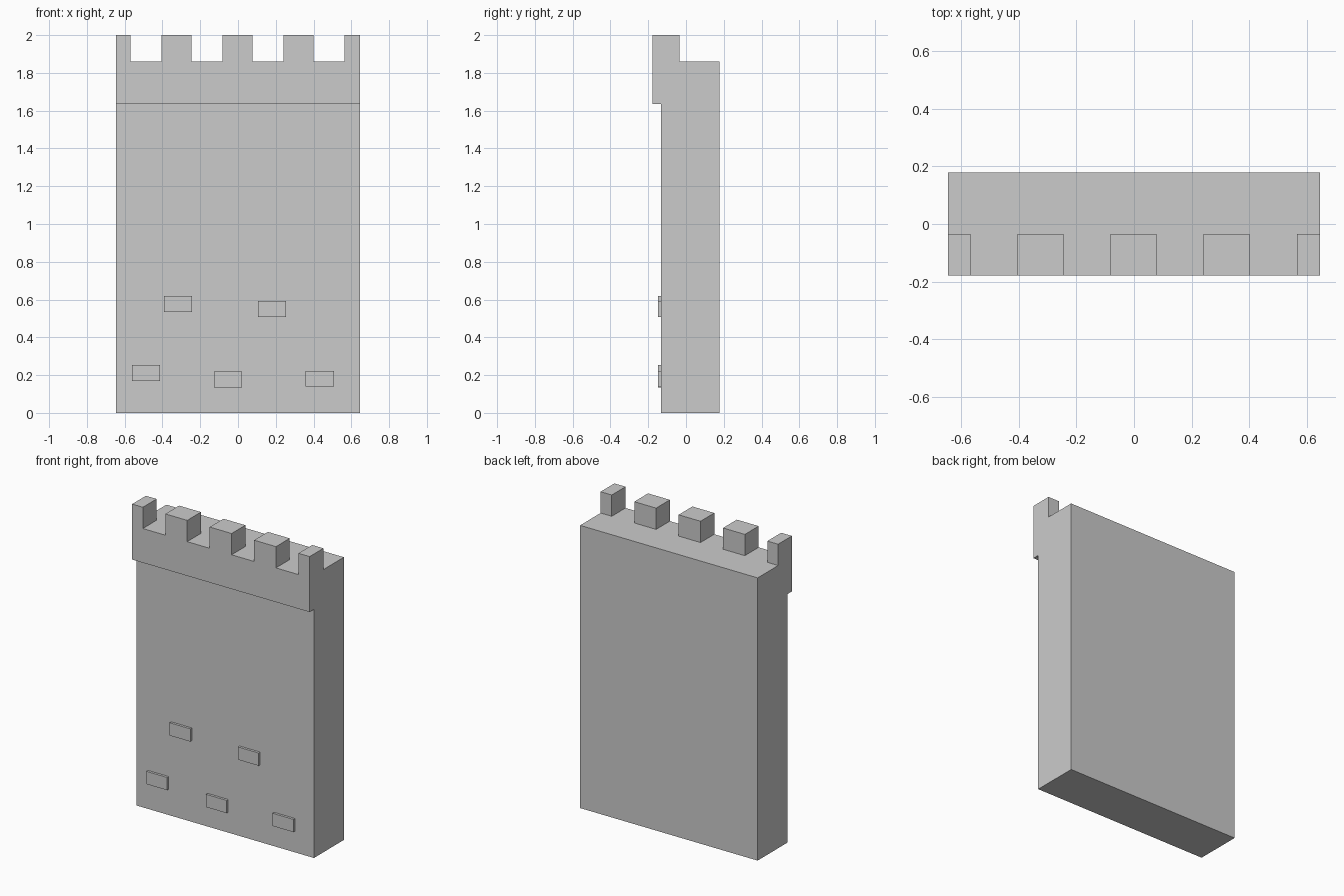
import bpy, bmesh

if "Cube" in bpy.data.objects:
    bpy.data.objects.remove(bpy.data.objects["Cube"])

HALF_X = 0.646
FRONT, BACK = -0.178, 0.178
WALL_FRONT = -0.133
WALK_Z = 1.86


def add_object(name, bm):
    bmesh.ops.recalc_face_normals(bm, faces=bm.faces)
    mesh = bpy.data.meshes.new(name)
    bm.to_mesh(mesh)
    bm.free()
    obj = bpy.data.objects.new(name, mesh)
    bpy.context.collection.objects.link(obj)
    return obj


def add_box(bm, lo, hi):
    verts = bmesh.ops.create_cube(bm, size=1)["verts"]
    for v in verts:
        v.co = [(a + b) / 2 + c * (b - a) for a, b, c in zip(lo, hi, v.co)]


# Wall: side profile with overhanging parapet, extruded along x
profile = [(WALL_FRONT, 0), (BACK, 0), (BACK, WALK_Z), (-0.035, WALK_Z),
           (-0.035, 2.0), (FRONT, 2.0), (FRONT, 1.635), (WALL_FRONT, 1.635)]
bm = bmesh.new()
face = bm.faces.new([bm.verts.new((-HALF_X, y, z)) for y, z in profile])
side = bmesh.ops.extrude_face_region(bm, geom=[face], use_keep_orig=True)["geom"]
bmesh.ops.translate(bm, vec=(2 * HALF_X, 0, 0),
                    verts=[g for g in side if isinstance(g, bmesh.types.BMVert)])
wall = add_object("wall", bm)

# Gaps between the merlons
bm = bmesh.new()
for i in range(4):
    x = -0.486 + i * 0.323
    add_box(bm, (x - 0.082, -0.3, WALK_Z), (x + 0.082, 0.1, 2.2))
gaps = add_object("merlon_gap_cutter", bm)
gaps.hide_render = True
gaps.hide_set(True)

cut = wall.modifiers.new("crenellation", "BOOLEAN")
cut.operation = "DIFFERENCE"
cut.solver = "EXACT"
cut.object = gaps

# Raised bricks on the front: centre x, centre z
bricks = [(-0.318, 0.576), (0.180, 0.550), (-0.487, 0.211),
          (-0.053, 0.176), (0.432, 0.181)]
for i, (x, z) in enumerate(bricks, 1):
    bm = bmesh.new()
    add_box(bm, (x - 0.075, -0.149, z - 0.042),
            (x + 0.075, WALL_FRONT + 0.01, z + 0.042))
    add_object(f"brick_{i}", bm)
